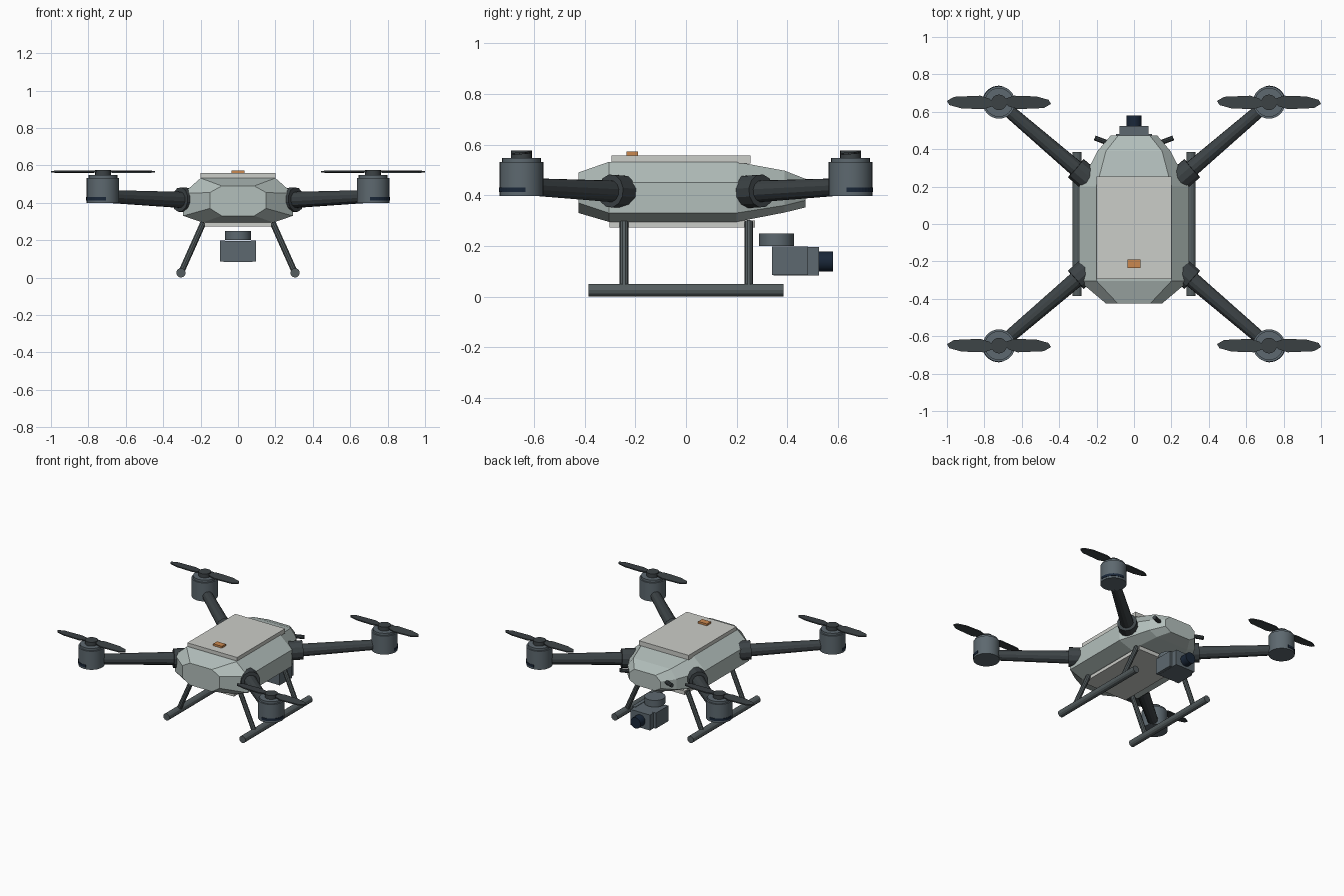
import bpy, bmesh
from math import cos, sin, radians, atan2
from mathutils import Vector, Matrix

if "Cube" in bpy.data.objects:
    bpy.data.objects.remove(bpy.data.objects["Cube"])


def material(name, rgb):
    m = bpy.data.materials.new(name)
    m.diffuse_color = (*rgb, 1)
    m.use_nodes = True
    m.node_tree.nodes["Principled BSDF"].inputs["Base Color"].default_value = m.diffuse_color
    return m


SHELL = material("shell", (0.45, 0.52, 0.50))
PANEL = material("panel", (0.60, 0.61, 0.58))
CARBON = material("carbon", (0.045, 0.055, 0.06))
METAL = material("metal", (0.11, 0.14, 0.16))
FRAME = material("frame", (0.09, 0.11, 0.115))
GLASS = material("glass", (0.01, 0.02, 0.04))
ORANGE = material("orange", (0.60, 0.25, 0.08))


def finish(name, bm, mat, smooth=False):
    bmesh.ops.recalc_face_normals(bm, faces=bm.faces)
    me = bpy.data.meshes.new(name)
    bm.to_mesh(me)
    bm.free()
    me.materials.append(mat)
    ob = bpy.data.objects.new(name, me)
    bpy.context.collection.objects.link(ob)
    if smooth:
        bpy.context.view_layer.objects.active = ob
        ob.select_set(True)
        bpy.ops.object.shade_smooth_by_angle(angle=radians(35))
        ob.select_set(False)
    return ob


def box(name, lo, hi, mat):
    bm = bmesh.new()
    bmesh.ops.create_cube(bm, size=1)
    lo, hi = Vector(lo), Vector(hi)
    for v in bm.verts:
        v.co = (lo + hi) / 2 + v.co * (hi - lo)
    return finish(name, bm, mat)


def rod(name, a, b, r1, mat, r2=None, sides=16, smooth=False):
    a, b = Vector(a), Vector(b)
    bm = bmesh.new()
    turn = Vector((0, 0, 1)).rotation_difference(b - a).to_matrix().to_4x4()
    bmesh.ops.create_cone(bm, cap_ends=True, segments=sides, radius1=r1,
                          radius2=r1 if r2 is None else r2, depth=(b - a).length,
                          matrix=Matrix.Translation((a + b) / 2) @ turn)
    return finish(name, bm, mat, smooth)


def loft(name, rings, mat):
    bm = bmesh.new()
    loops = [[bm.verts.new(p) for p in ring] for ring in rings]
    n = len(loops[0])
    for a, b in zip(loops, loops[1:]):
        for i in range(n):
            j = (i + 1) % n
            bm.faces.new((a[i], a[j], b[j], b[i]))
    bm.faces.new(loops[0])
    bm.faces.new(loops[-1])
    return finish(name, bm, mat)


def hull_ring(y, top_w, side_w, bottom_w, z_top, z_up, z_low, z_bottom):
    half = [(top_w, z_top), (side_w, z_up), (side_w, z_low), (bottom_w, z_bottom)]
    return [(x, y, z) for x, z in half] + [(-x, y, z) for x, z in reversed(half)]


# Faceted hull with its lid, belly panel and status light
loft("hull", [
    hull_ring(-0.425, 0.087, 0.15, 0.087, 0.49, 0.455, 0.37, 0.33),
    hull_ring(-0.305, 0.20, 0.293, 0.19, 0.532, 0.45, 0.33, 0.295),
    hull_ring(0.20, 0.20, 0.293, 0.19, 0.532, 0.45, 0.33, 0.295),
    hull_ring(0.39, 0.15, 0.195, 0.13, 0.497, 0.435, 0.36, 0.332),
    hull_ring(0.472, 0.085, 0.125, 0.08, 0.465, 0.43, 0.38, 0.352),
], SHELL)
box("lid", (-0.2, -0.295, 0.525), (0.2, 0.255, 0.558), PANEL)
box("belly_panel", (-0.18, -0.303, 0.272), (0.18, 0.272, 0.30), PANEL)
box("status_light", (-0.035, -0.235, 0.555), (0.035, -0.19, 0.572), ORANGE)

# Landing gear and nose antennas
for sx, side in ((-1, "left"), (1, "right")):
    rod(f"{side}_skid", (sx * 0.305, -0.385, 0.025), (sx * 0.305, 0.385, 0.025),
        0.025, FRAME, sides=12)
    for y, end in ((-0.245, "front"), (0.248, "back")):
        rod(f"{side}_{end}_leg", (sx * 0.303, y, 0.03), (sx * 0.185, y, 0.295),
            0.017, FRAME, sides=10)
    rod(f"{side}_nose_sensor", (sx * 0.13, 0.43, 0.42), (sx * 0.21, 0.46, 0.42),
        0.014, CARBON, sides=10)

# Gimbal camera
rod("gimbal_mount", (0, 0.357, 0.20), (0, 0.357, 0.248), 0.069, METAL, sides=24, smooth=True)
box("camera_body", (-0.078, 0.345, 0.083), (0.078, 0.525, 0.195), METAL)
for sx, side in ((-1, "left"), (1, "right")):
    box(f"{side}_gimbal_arm", sorted((sx * 0.07, sx * 0.096))[:1] + [0.34, 0.085],
        sorted((sx * 0.07, sx * 0.096))[1:] + [0.482, 0.198], METAL)
rod("camera_lens", (0, 0.52, 0.138), (0, 0.58, 0.138), 0.04, GLASS, sides=20, smooth=True)

# Propeller blade outline, and its cross-section scheme: flat leaf with slight pitch
BLADE = [(0.02, 0.015), (0.08, 0.036), (0.20, 0.032), (0.265, 0.014), (0.278, -0.008),
         (0.24, -0.03), (0.10, -0.036), (0.05, -0.02)]


def blade(name, cx, cy, s):
    rings = [[(cx + s * x, cy + s * y, z + 0.08 * y) for x, y in BLADE]
             for z in (0.562, 0.570)]
    return loft(name, rings, CARBON)


# Four arms with collar, motor, outward light strip and propeller
for sx, side in ((-1, "left"), (1, "right")):
    for sy, end in ((-1, "front"), (1, "back")):
        n = f"{side}_{end}"
        cx, cy = sx * 0.722, sy * 0.65
        rod(f"{n}_arm", (sx * 0.25, sy * 0.246, 0.413), (cx, cy, 0.435),
            0.045, CARBON, r2=0.034, sides=12)
        rod(f"{n}_collar", (sx * 0.235, sy * 0.233, 0.413), (sx * 0.311, sy * 0.298, 0.417),
            0.066, CARBON, sides=12)
        rod(f"{n}_motor", (cx, cy, 0.398), (cx, cy, 0.532), 0.087, METAL, sides=24, smooth=True)
        rod(f"{n}_motor_cap", (cx, cy, 0.53), (cx, cy, 0.548), 0.077, METAL, sides=24, smooth=True)
        rod(f"{n}_hub", (cx, cy, 0.545), (cx, cy, 0.576), 0.042, CARBON, sides=16, smooth=True)
        mid = atan2(sy, sx)
        arc = [(r, mid + radians(a)) for r, steps in
               ((0.0895, range(-55, 56, 10)), (0.08, range(55, -56, -10))) for a in steps]
        loft(f"{n}_light_strip", [[(cx + r * cos(a), cy + r * sin(a), z) for r, a in arc]
                                  for z in (0.412, 0.43)], GLASS)
        for s, b in ((1, "a"), (-1, "b")):
            blade(f"{n}_blade_{b}", cx, cy, s)
